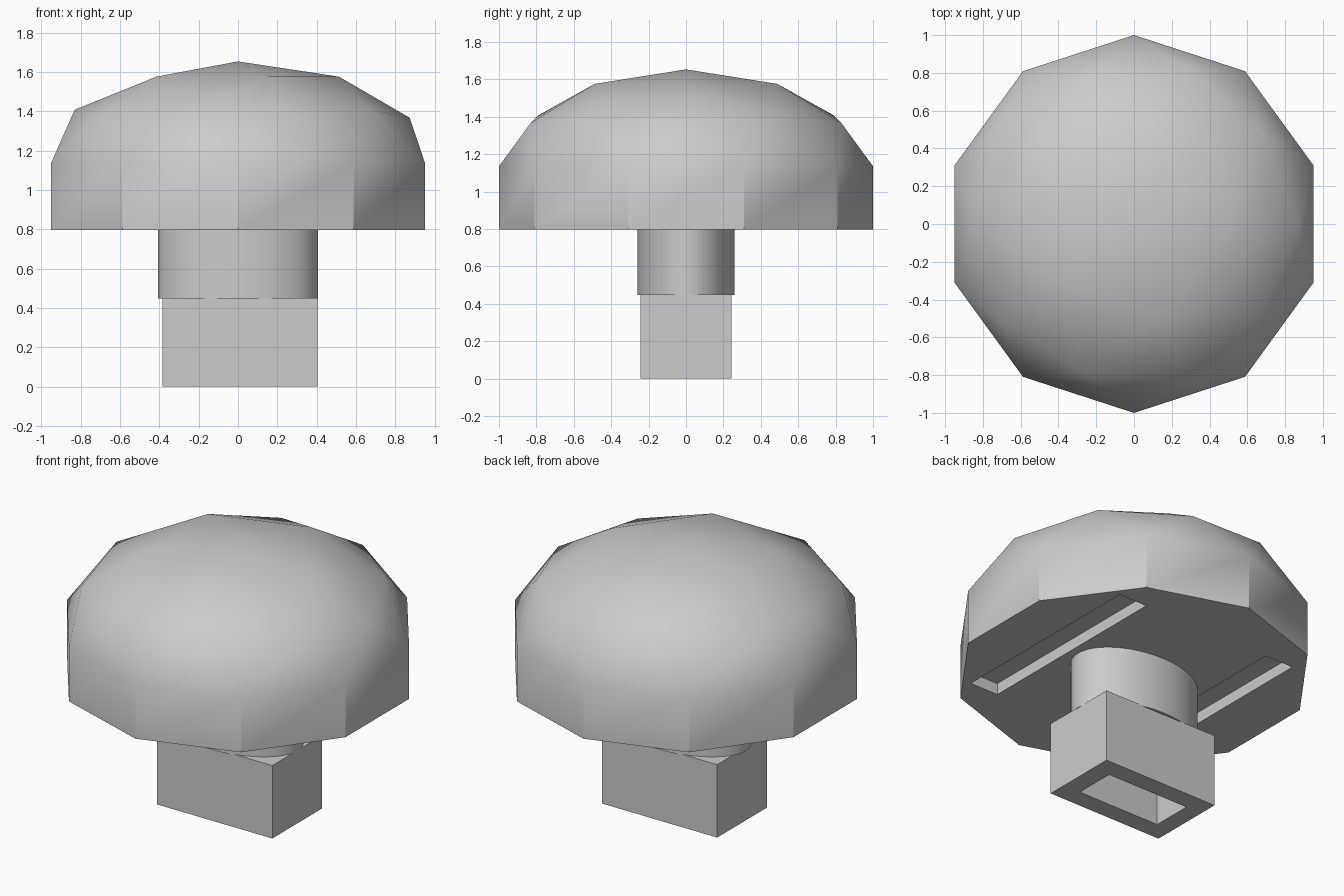
import bpy, bmesh, math
from mathutils import Matrix, Vector

cube = bpy.data.objects.get("Cube")
if cube:
    bpy.data.objects.remove(cube)

grey = bpy.data.materials.new("plain_grey")
grey.use_nodes = True
COLOUR = (0.6, 0.6, 0.6, 1)
grey.diffuse_color = COLOUR
grey.node_tree.nodes["Principled BSDF"].inputs["Base Color"].default_value = COLOUR


def finish(name, bm, angle=None):
    bmesh.ops.recalc_face_normals(bm, faces=bm.faces)
    mesh = bpy.data.meshes.new(name)
    bm.to_mesh(mesh)
    bm.free()
    mesh.materials.append(grey)
    obj = bpy.data.objects.new(name, mesh)
    bpy.context.collection.objects.link(obj)
    if angle:
        bpy.ops.object.select_all(action='DESELECT')
        obj.select_set(True)
        bpy.context.view_layer.objects.active = obj
        bpy.ops.object.shade_smooth_by_angle(angle=math.radians(angle))
    return obj


def box(name, low, high):
    low, high = Vector(low), Vector(high)
    bm = bmesh.new()
    matrix = Matrix.Translation((low + high) / 2) @ Matrix.Diagonal((*(high - low), 1))
    bmesh.ops.create_cube(bm, size=1, matrix=matrix)
    return finish(name, bm)


def cut(obj, cutter):
    cutter.hide_render = True
    cutter.hide_viewport = True
    mod = obj.modifiers.new("recess", 'BOOLEAN')
    mod.operation = 'DIFFERENCE'
    mod.solver = 'EXACT'
    mod.object = cutter


# Cap: upper half of a faceted sphere, flattened, on a ten-sided wall
RIM, BASE, RISE = 1.135, 0.797, 0.518
bm = bmesh.new()
bmesh.ops.create_icosphere(bm, subdivisions=2, radius=1)
bmesh.ops.delete(bm, geom=[v for v in bm.verts if v.co.z < -0.01], context='VERTS')
for v in bm.verts:
    taper = 0.976 if v.co.z > 0.1 else 1
    v.co = (v.co.x * taper, v.co.y * taper, RIM + v.co.z * RISE)
rim_edges = [e for e in bm.edges if e.is_boundary]
wall = bmesh.ops.extrude_edge_only(bm, edges=rim_edges)["geom"]
for v in wall:
    if isinstance(v, bmesh.types.BMVert):
        v.co.z = BASE
bmesh.ops.holes_fill(bm, edges=[e for e in bm.edges if e.is_boundary], sides=0)
cap = finish("cap", bm, 30)

# Two long slots under the cap
for side, inner, outer in (("right", -0.61, -0.417), ("left", 0.457, 0.65)):
    cut(cap, box(side + "_slot_cutter", (inner, -0.645, 0.7), (outer, 0.65, BASE + 0.07)))

# Oval stem
bm = bmesh.new()
bmesh.ops.create_cone(bm, cap_ends=True, segments=48, radius1=1, radius2=1, depth=1)
for v in bm.verts:
    v.co = (v.co.x * 0.408, v.co.y * 0.26, BASE if v.co.z > 0 else 0.447)
finish("stem", bm, 30)

# Block foot with a socket in its underside
foot = box("foot", (-0.383, -0.243, 0), (0.404, 0.243, 0.45))
cut(foot, box("socket_cutter", (-0.275, -0.127, -0.1), (0.288, 0.127, 0.4)))
